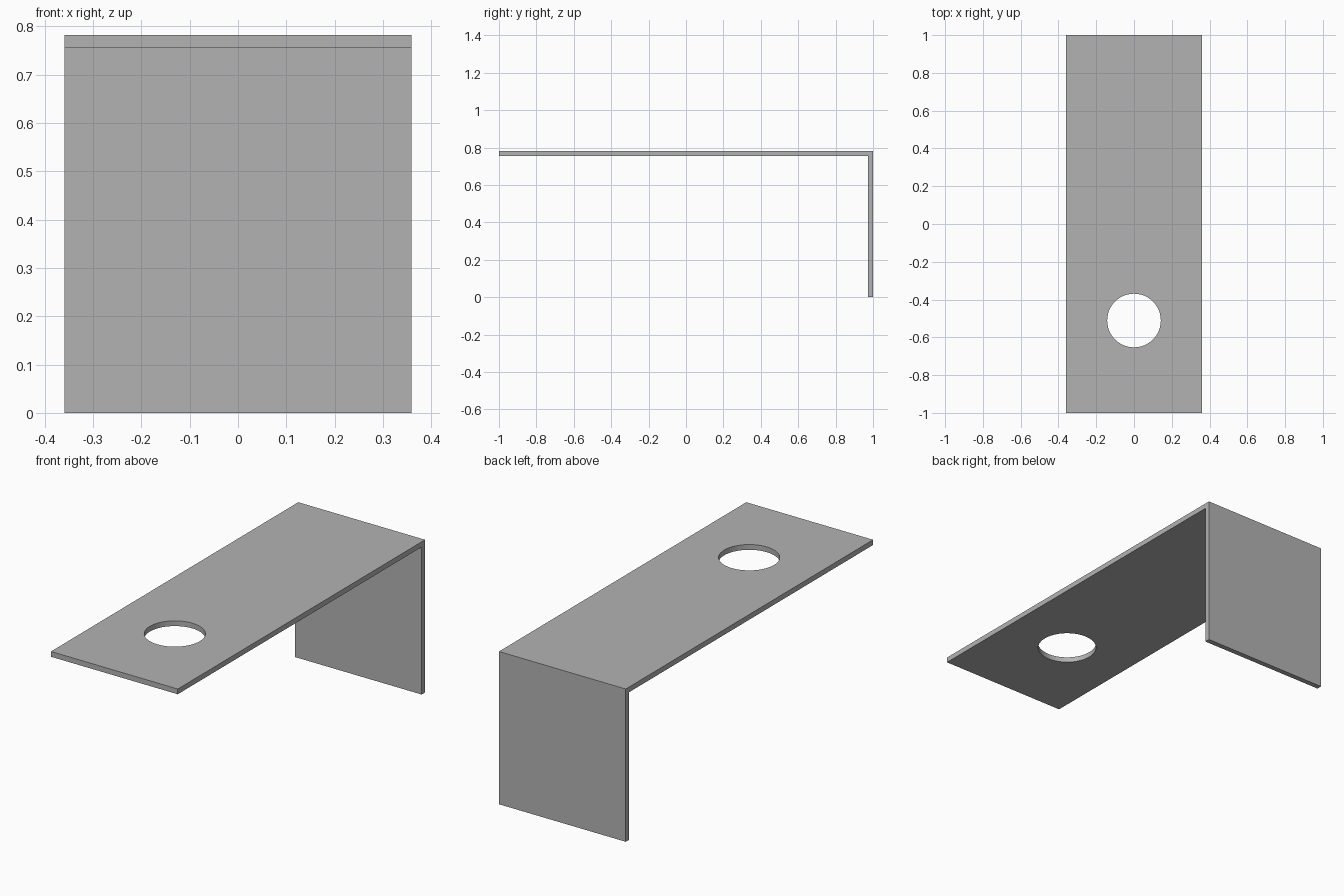
import bpy
import bmesh

default = bpy.data.objects.get("Cube")
if default:
    bpy.data.objects.remove(default, do_unlink=True)

HALF_WIDTH = 0.359
HEIGHT = 0.782
THICK = 0.027
HOLE_Y, HOLE_RADIUS = -0.511, 0.142

grey = bpy.data.materials.new("plain grey")
grey.use_nodes = True
colour = (0.45, 0.45, 0.45, 1)
grey.diffuse_color = colour
grey.node_tree.nodes["Principled BSDF"].inputs["Base Color"].default_value = colour

# Angle bracket: L-shaped side profile extruded across the width
profile = [(-1, HEIGHT), (-1, HEIGHT - THICK), (1 - THICK, HEIGHT - THICK),
           (1 - THICK, 0), (1, 0), (1, HEIGHT)]
bm = bmesh.new()
side = bm.faces.new([bm.verts.new((-HALF_WIDTH, y, z)) for y, z in profile])
extruded = bmesh.ops.extrude_face_region(bm, geom=[side])["geom"]
bmesh.ops.translate(bm, vec=(2 * HALF_WIDTH, 0, 0),
                    verts=[v for v in extruded if isinstance(v, bmesh.types.BMVert)])
bmesh.ops.recalc_face_normals(bm, faces=bm.faces)
mesh = bpy.data.meshes.new("angle_bracket")
bm.to_mesh(mesh)
bm.free()
mesh.materials.append(grey)
bracket = bpy.data.objects.new("angle_bracket", mesh)
bpy.context.collection.objects.link(bracket)

# Round hole through the long plate
bpy.ops.mesh.primitive_cylinder_add(vertices=48, radius=HOLE_RADIUS, depth=0.2,
                                    location=(0, HOLE_Y, HEIGHT - THICK / 2))
cutter = bpy.context.object
cutter.name = "hole_cutter"
cutter.hide_render = True
cutter.data.materials.append(grey)

cut = bracket.modifiers.new("hole", 'BOOLEAN')
cut.operation = 'DIFFERENCE'
cut.solver = 'EXACT'
cut.object = cutter

bpy.ops.object.select_all(action='DESELECT')
bracket.select_set(True)
bpy.context.view_layer.objects.active = bracket
bpy.ops.object.modifier_apply(modifier=cut.name)
bpy.data.objects.remove(cutter, do_unlink=True)

# Smooth hole wall, crisp plate edges
bpy.ops.object.shade_smooth_by_angle()
